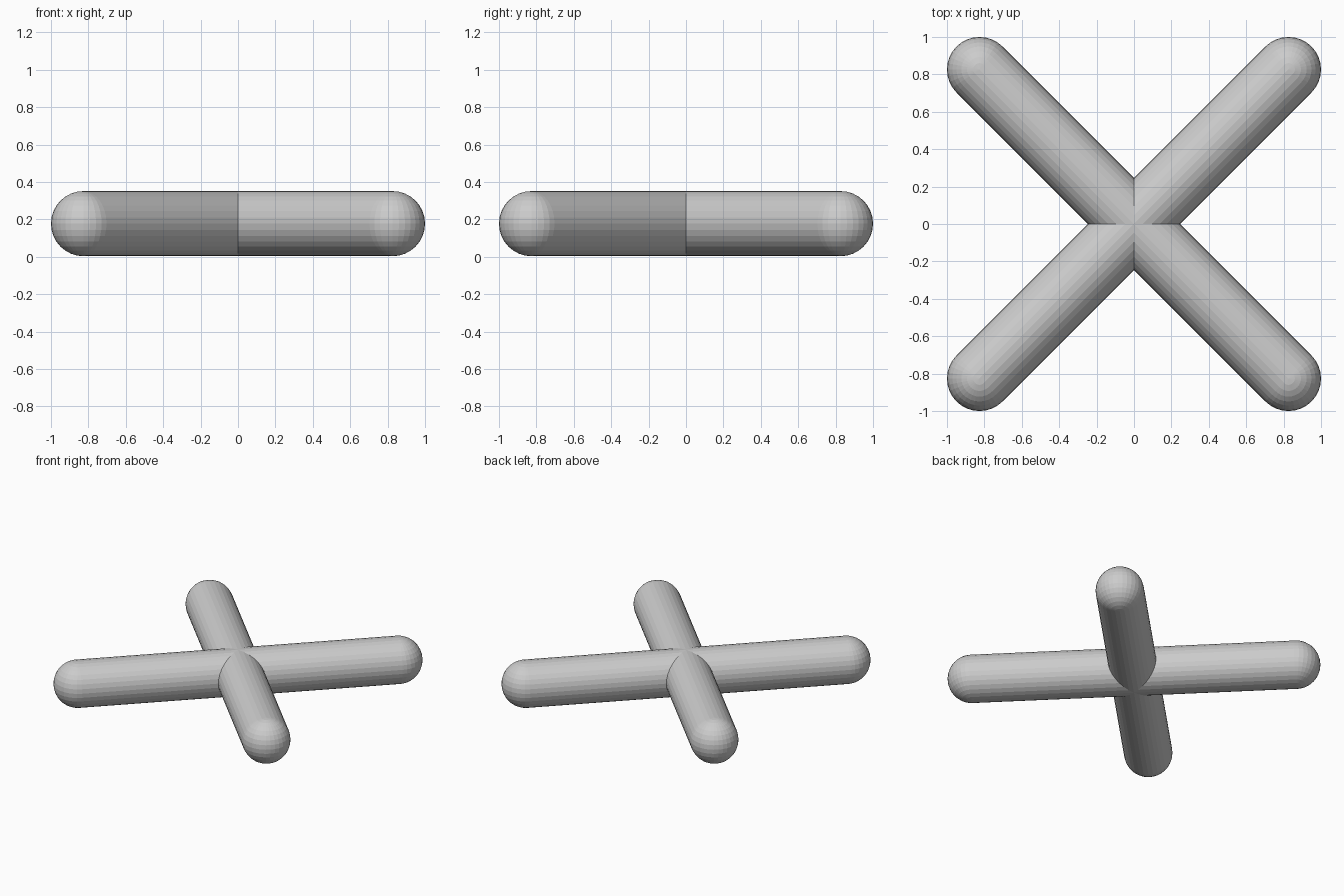
import bpy, bmesh, math

if "Cube" in bpy.data.objects:
    bpy.data.objects.remove(bpy.data.objects["Cube"])

R = 0.174              # rod radius
L = 0.826 * math.sqrt(2)  # centre to end-ball centre

grey = bpy.data.materials.new("plain grey")
grey.diffuse_color = (0.6, 0.6, 0.6, 1)
grey.use_nodes = True
grey.node_tree.nodes["Principled BSDF"].inputs["Base Color"].default_value = grey.diffuse_color


def make_rod(name, angle):
    # Half ball end, its open rim extruded to the middle, then mirrored
    bm = bmesh.new()
    bmesh.ops.create_uvsphere(bm, u_segments=32, v_segments=16, radius=R)
    bmesh.ops.delete(bm, geom=[v for v in bm.verts if v.co.x < -1e-4], context='VERTS')
    bmesh.ops.translate(bm, vec=(L, 0, 0), verts=bm.verts)
    rim = [e for e in bm.edges if e.is_boundary]
    ext = bmesh.ops.extrude_edge_only(bm, edges=rim)["geom"]
    for v in ext:
        if isinstance(v, bmesh.types.BMVert):
            v.co.x = 0
    bmesh.ops.recalc_face_normals(bm, faces=bm.faces)
    # an open shell: make sure the normals point outwards
    tip = max(bm.faces, key=lambda f: f.calc_center_median().x)
    if tip.normal.x < 0:
        bmesh.ops.reverse_faces(bm, faces=bm.faces)
    mesh = bpy.data.meshes.new(name)
    bm.to_mesh(mesh)
    bm.free()
    mesh.materials.append(grey)
    ob = bpy.data.objects.new(name, mesh)
    bpy.context.collection.objects.link(ob)
    ob.location.z = R + 0.003
    ob.rotation_euler.z = angle
    mod = ob.modifiers.new("mirror", 'MIRROR')
    mod.use_clip = True
    return ob


# Two crossing rods
make_rod("rising_rod", math.radians(45))
make_rod("falling_rod", math.radians(-45))
